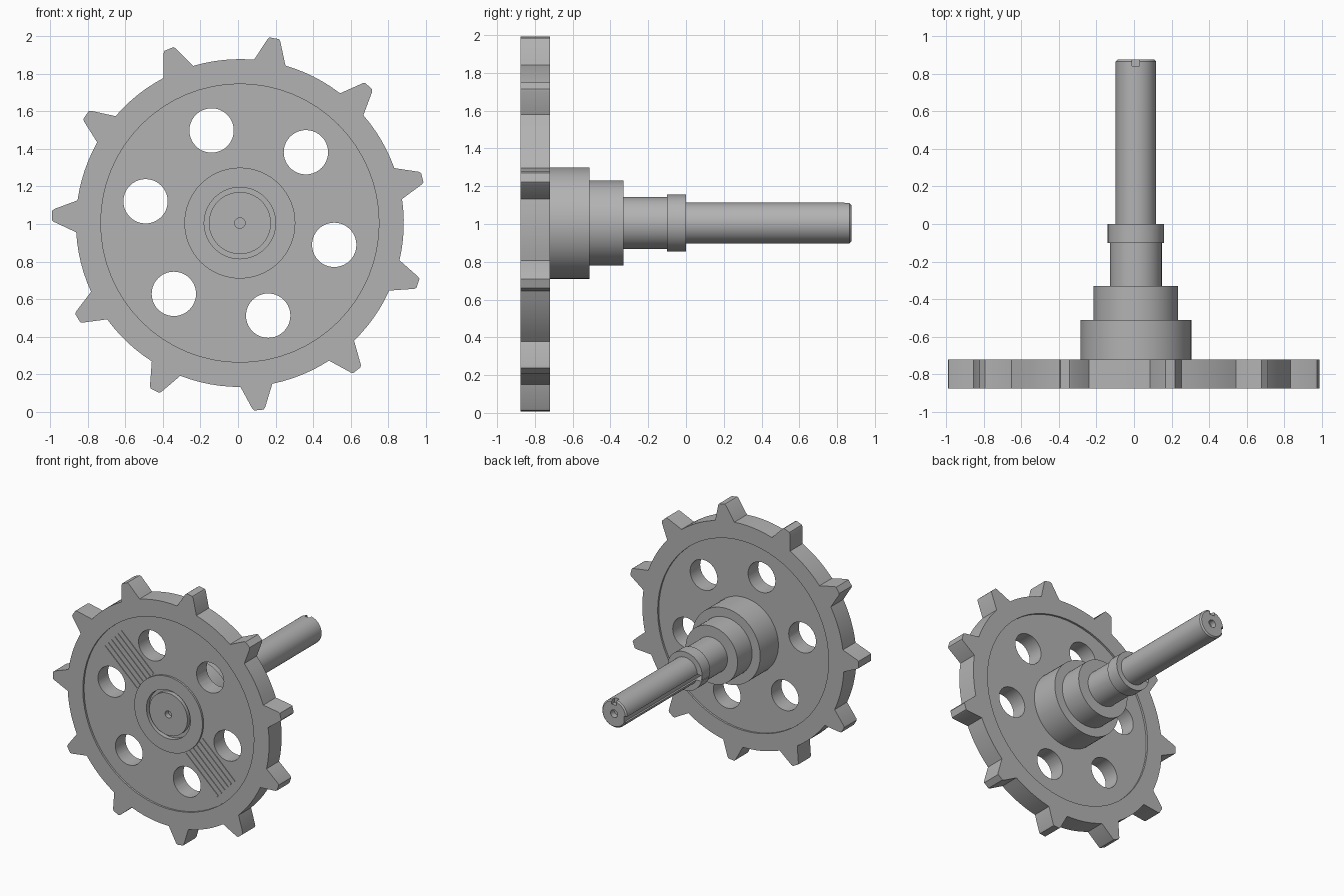
import bpy, bmesh, math
from mathutils import Matrix, Vector

cube = bpy.data.objects.get("Cube")
if cube:
    bpy.data.objects.remove(cube, do_unlink=True)

CX, CZ = 0.01, 1.005          # axle centre
FRONT, BACK = -0.875, -0.72   # wheel faces
TEETH = 11

steel = bpy.data.materials.new("steel grey")
steel.use_nodes = True
steel.diffuse_color = (0.45, 0.45, 0.45, 1)
steel.node_tree.nodes["Principled BSDF"].inputs["Base Color"].default_value = (0.45, 0.45, 0.45, 1)


def finish(name, bm):
    bmesh.ops.recalc_face_normals(bm, faces=bm.faces)
    mesh = bpy.data.meshes.new(name)
    bm.to_mesh(mesh)
    bm.free()
    mesh.materials.append(steel)
    ob = bpy.data.objects.new(name, mesh)
    bpy.context.collection.objects.link(ob)
    return ob


def lathe(name, profile, closed=False, steps=64, x=CX, z=CZ):
    """Spin (radius, y) points around the axle direction."""
    bm = bmesh.new()
    verts = [bm.verts.new((x + r, y, z)) for r, y in profile]
    pairs = list(zip(verts, verts[1:] + verts[:1]))
    edges = [bm.edges.new(p) for p in (pairs if closed else pairs[:-1])]
    bmesh.ops.spin(bm, geom=verts + edges, cent=(x, 0, z), axis=(0, 1, 0),
                   angle=math.tau, steps=steps)
    bmesh.ops.remove_doubles(bm, verts=bm.verts, dist=0.0005)
    return finish(name, bm)


def ring(name, r0, r1, y0, y1):
    return lathe(name, [(r0, y0), (r1, y0), (r1, y1), (r0, y1)], closed=True)


def rod(name, r, y0, y1, steps=40, x=CX, z=CZ):
    return lathe(name, [(0, y0), (r, y0), (r, y1), (0, y1)], steps=steps, x=x, z=z)


def box(name, centre, size, tilt=0):
    bm = bmesh.new()
    m = (Matrix.Translation(centre) @ Matrix.Rotation(tilt, 4, "Y")
         @ Matrix.Diagonal((*size, 1)))
    bmesh.ops.create_cube(bm, size=1, matrix=m)
    return finish(name, bm)


def activate(ob):
    bpy.ops.object.select_all(action="DESELECT")
    ob.select_set(True)
    bpy.context.view_layer.objects.active = ob


def cut(ob, cutters):
    activate(ob)
    for c in cutters:
        mod = ob.modifiers.new("cut", "BOOLEAN")
        mod.operation, mod.solver, mod.object = "DIFFERENCE", "EXACT", c
        bpy.ops.object.modifier_apply(modifier=mod.name)
        bpy.data.objects.remove(c, do_unlink=True)


def smooth(ob):
    activate(ob)
    bpy.ops.object.shade_smooth_by_angle(angle=math.radians(25))


# Toothed wheel outline: tapered teeth joined by arcs
pitch = math.tau / TEETH
outline = []
for i in range(TEETH):
    a = math.radians(14) + i * pitch
    for radius, half in ((0.868, -0.085), (0.99, -0.034), (1.0, -0.025),
                         (1.0, 0.025), (0.99, 0.034), (0.868, 0.085)):
        p = Matrix.Rotation(a, 2) @ Vector((radius, half))
        outline.append((p.x, p.y))
    for k in range(1, 6):
        b = a + 0.1 + (pitch - 0.2) * k / 6
        outline.append((0.872 * math.cos(b), 0.872 * math.sin(b)))
bm = bmesh.new()
face = bm.faces.new([bm.verts.new((CX + x, FRONT, CZ + z)) for x, z in outline])
ext = bmesh.ops.extrude_face_region(bm, geom=[face])
bmesh.ops.translate(bm, vec=(0, BACK - FRONT, 0),
                    verts=[v for v in ext["geom"] if isinstance(v, bmesh.types.BMVert)])
wheel = finish("toothed_wheel", bm)

# Recessed web, six lightening holes, groove round the axle end, centre hole
cutters = [ring("front_recess", 0.295, 0.74, FRONT - 0.1, FRONT + 0.015),
           ring("back_recess", 0.2, 0.74, BACK - 0.015, BACK + 0.1),
           ring("axle_groove", 0.165, 0.19, FRONT - 0.1, FRONT + 0.035),
           rod("centre_hole", 0.028, FRONT - 0.1, FRONT + 0.04, 20)]
for i in range(6):
    a = math.radians(47 + 60 * i)
    cutters.append(rod("web_hole", 0.118, FRONT - 0.2, BACK + 0.2,
                       x=CX + 0.515 * math.cos(a), z=CZ + 0.515 * math.sin(a)))
cut(wheel, cutters)
smooth(wheel)

# Fine ribs on the front web, either side of the boss
tilt = math.radians(43)
along = Vector((math.cos(tilt), 0, -math.sin(tilt)))
across = Vector((math.sin(tilt), 0, math.cos(tilt)))
for side in (-1, 1):
    for k in range(6):
        offset = (k - 2.5) * 0.042
        centre = (Vector((CX, FRONT + 0.014, CZ)) + along * side * 0.48
                  + across * offset)
        box("web_rib", centre, (0.38, 0.008, 0.016), tilt)

# Stepped hub, collar and shaft in one turned piece
shaft = lathe("hub_and_shaft", [
    (0, -0.76), (0.295, -0.76), (0.295, -0.51), (0.225, -0.51), (0.225, -0.33),
    (0.138, -0.33), (0.138, -0.10), (0.15, -0.10), (0.15, 0.0), (0.108, 0.0),
    (0.108, 0.865), (0.098, 0.875), (0.03, 0.875), (0.03, 0.83), (0, 0.83)])

# Keyway along the shaft and end notch
cut(shaft, [box("keyway", (CX - 0.115, 0.45, CZ - 0.02), (0.06, 1.1, 0.045)),
            box("end_notch", (CX, 0.87, CZ + 0.1), (0.04, 0.06, 0.06))])
smooth(shaft)
